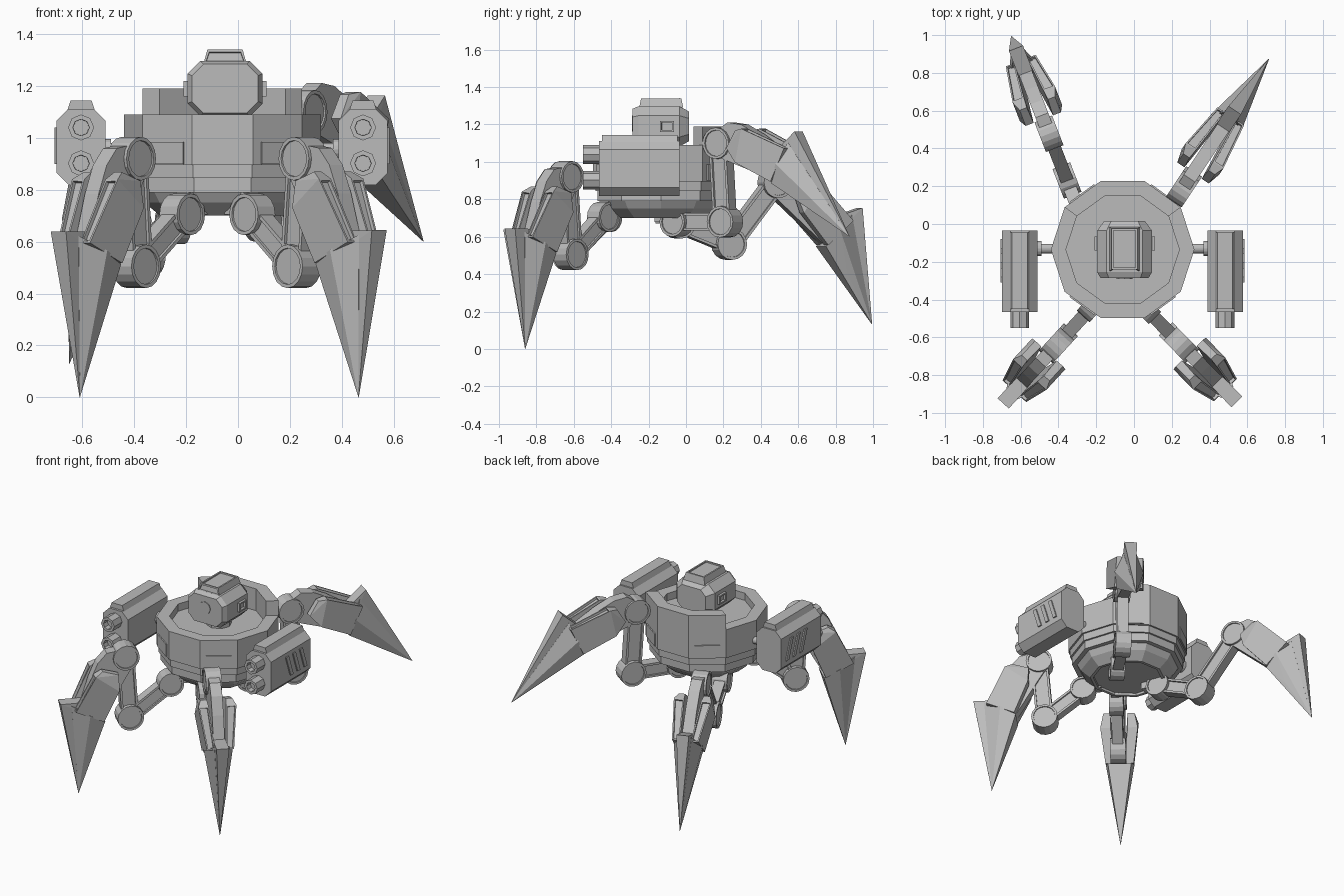
import bpy, bmesh, math
from mathutils import Vector, Matrix

if "Cube" in bpy.data.objects:
    bpy.data.objects.remove(bpy.data.objects["Cube"])

grey = bpy.data.materials.new("plain grey metal")
grey.use_nodes = True
grey.diffuse_color = (0.5, 0.5, 0.5, 1)
grey.node_tree.nodes["Principled BSDF"].inputs["Base Color"].default_value = (0.5, 0.5, 0.5, 1)

CX, CY = -0.06, -0.135


def finish(name, bm, matrix=Matrix()):
    bmesh.ops.recalc_face_normals(bm, faces=bm.faces)
    mesh = bpy.data.meshes.new(name)
    bm.to_mesh(mesh)
    bm.free()
    mesh.materials.append(grey)
    obj = bpy.data.objects.new(name, mesh)
    obj.matrix_world = matrix
    bpy.context.collection.objects.link(obj)
    return obj


def recess(bm, direction, rim, depth, limit=0.9):
    """Sink the faces that look along a direction, leaving a flat rim."""
    bm.normal_update()
    d = Vector(direction).normalized()
    faces = [f for f in bm.faces if f.normal.dot(d) > limit]
    for f in faces:
        inward = -f.normal.copy()
        for step in (rim, 0.001):
            bmesh.ops.inset_individual(bm, faces=[f], thickness=step)
        bmesh.ops.translate(bm, verts=f.verts, vec=inward * depth)


def hull(points):
    bm = bmesh.new()
    for p in points:
        bm.verts.new(p)
    bmesh.ops.convex_hull(bm, input=bm.verts)
    bmesh.ops.dissolve_limit(bm, angle_limit=0.02, verts=bm.verts, edges=bm.edges)
    bmesh.ops.recalc_face_normals(bm, faces=bm.faces)
    return bm


def box(x, y, z):
    return hull([(i, j, k) for i in x for j in y for k in z])


def rod(r, a, b, sides=16):
    """Cylinder between two points."""
    a, b = Vector(a), Vector(b)
    bm = bmesh.new()
    bmesh.ops.create_cone(bm, cap_ends=True, segments=sides, radius1=r, radius2=r,
                          depth=(b - a).length)
    turn = (b - a).to_track_quat('Z', 'Y').to_matrix().to_4x4()
    bm.transform(Matrix.Translation((a + b) / 2) @ turn)
    bm.normal_update()
    return bm


def ring(r, z, sides=10):
    return [(CX + r * math.cos(2 * math.pi * i / sides),
             CY + r * math.sin(2 * math.pi * i / sides), z) for i in range(sides)]


def octagon(x, y, z, wide, tall, cut, scale=1):
    """Cut-corner rectangle facing along y."""
    return [(x + i * w * scale, y, z + k * h * scale) for i in (-1, 1) for k in (-1, 1)
            for w, h in ((wide, tall - cut), (wide - cut, tall))]


# Body: ten-sided wall, higher at the back, over stepped bands and a bowl
for i in range(10):
    j, top = (i + 1) % 10, 1.19 if i in (1, 2, 3) else 1.09
    pts = [ring(r, z)[k] for r in (0.3, 0.38) for z in (0.895, top) for k in (i, j)]
    finish("wall_segment", hull(pts))
finish("body_floor", hull(ring(0.31, 0.9) + ring(0.31, 1.04)))
finish("upper_band", hull(ring(0.368, 0.845) + ring(0.368, 0.897)))
finish("lower_band", hull(ring(0.355, 0.79) + ring(0.355, 0.846)))
bowl = hull(ring(0.325, 0.792) + ring(0.3, 0.75) + ring(0.24, 0.7))
recess(bowl, (0, 0, -1), 0.02, 0.015)
finish("belly_bowl", bowl)

# Access plates on the wall
for angle in (-54, -126, 54, 126):
    plate = box((0.36, 0.369), (-0.08, 0.08), (0.9, 0.985))
    finish("wall_plate", plate, Matrix.Translation((CX, CY, 0)) @ Matrix.Rotation(math.radians(angle), 4, 'Z'))

# Head with eye, cap and ear boxes
HX, HZ = -0.05, 1.19
finish("neck", rod(0.08, (HX, CY, 1.03), (HX, CY, 1.1), 8))
finish("head", hull([p for y, scale in ((-0.285, 0.88), (-0.255, 1), (-0.035, 1), (0.015, 0.75))
                     for p in octagon(HX, y, HZ, 0.145, 0.107, 0.05, scale)]))
eye = rod(0.042, (HX, -0.27, 1.205), (HX, -0.29, 1.205), 8)
finish("eye", eye)
cap = hull([(HX + s * w, y, z) for s in (-1, 1)
            for w, z, y in ((0.082, 1.29, -0.25), (0.082, 1.29, -0.015),
                            (0.068, 1.34, -0.24), (0.068, 1.34, -0.025))])
recess(cap, (0, 0, 1), 0.014, 0.008)
recess(cap, (0, -1, 0.2), 0.012, 0.01)
finish("head_cap", cap)
for s in (-1, 1):
    ear = box((HX + s * 0.13, HX + s * 0.16), (-0.14, -0.065), (1.16, 1.22))
    recess(ear, (s, 0, 0), 0.014, 0.015)
    finish("ear_box", ear)

# Weapon pods on side arms
for side, px in (("right", -0.605), ("left", 0.482)):
    s = 1 if px > 0 else -1
    pod = hull([p for y in (-0.465, -0.035) for p in octagon(px, y, 0.965, 0.094, 0.146, 0.045)])
    finish(side + "_pod", pod)
    finish(side + "_pod_ridge", hull([(px + i * w, y, z) for i in (-1, 1)
           for w, z in ((0.055, 1.1), (0.04, 1.145)) for y in (-0.45, -0.045)]))
    for z in (1.04, 0.902):
        barrel = rod(0.05, (px, -0.44, z), (px, -0.55, z), 8)
        recess(barrel, (0, -1, 0), 0.018, 0.04)
        finish(side + "_barrel", barrel)
    for y in (-0.27, -0.195, -0.12):
        finish(side + "_pod_vent", hull([(px + s * x, y + dy + lean, z) for x in (0.09, 0.102)
               for dy in (-0.015, 0.015) for lean, z in ((-0.025, 1.04), (0.025, 0.9))]))
    inner = px - s * 0.09
    finish(side + "_pod_arm", rod(0.025, (inner, -0.13, 0.955), (CX + s * 0.34, -0.13, 0.955)))
    finish(side + "_pod_collar", rod(0.04, (inner, -0.13, 0.955), (inner - s * 0.025, -0.13, 0.955)))


def leg(name, hip, tip, elbow, knee):
    """Leg in a vertical plane; elbow and knee are (outward, height)."""
    out = Vector((tip[0] - hip[0], tip[1] - hip[1], 0))
    reach = out.length
    frame = Matrix.Translation((hip[0], hip[1], 0)) @ Matrix.Rotation(math.atan2(out.y, out.x), 4, 'Z')
    H, E, K, T = [Vector((u, 0, z)) for u, z in ((0, hip[2]), elbow, knee, (reach, tip[2]))]

    # Round joints with sunken caps
    for part, p, r, w in (("hip", H, 0.08, 0.046), ("elbow", E, 0.084, 0.05), ("knee", K, 0.084, 0.05)):
        joint = rod(r, p - Vector((0, w, 0)), p + Vector((0, w, 0)))
        for s in (-1, 1):
            recess(joint, (0, s, 0), 0.014, 0.007)
        finish(name + "_" + part + "_joint", joint, frame)
    finish(name + "_hip_mount", box((-0.12, 0), (-0.032, 0.032), (hip[2], hip[2] + 0.1)), frame)

    # Straight links between the joints
    for part, a, b, half in (("thigh", H, E, 0.048), ("upper_link", E, K, 0.054)):
        d = (b - a).normalized()
        n = Vector((-d.z, 0, d.x))
        link = hull([p + n * k * half + Vector((0, w, 0)) for p in (a, b)
                     for k in (-1, 1) for w in (-0.035, 0.035)])
        for s in (-1, 1):
            recess(link, (0, s, 0), 0.02, 0.012)
        finish(name + "_" + part, link, frame)

    # Shin frame: along = knee to tip, over = outward from it
    axis = (T - K).normalized()
    over = Vector((-axis.z, 0, axis.x))
    length = (T - K).length

    def at(a, b, w):
        return K + axis * a + over * b + Vector((0, w, 0))

    arm = [(-0.03, 0.07), (0, 0.13), (0.08, 0.165), (0.2, 0.175), (0.42, 0.17),
           (0.42, 0.02), (0.1, -0.05), (0, -0.07)]
    finish(name + "_shin", hull([at(a, b, w) for a, b in arm for w in (-0.036, 0.036)]), frame)
    for s in (-1, 1):
        fin = hull([at(a, b, s * w) for a, b, w1, w2 in
                    ((0.1, 0.03, 0.055, 0.1), (0.1, 0.14, 0.06, 0.1), (0.14, 0.175, 0.055, 0.12),
                     (0.41, 0.215, 0.035, 0.085), (0.43, 0.02, 0.03, 0.09), (0.2, 0.0, 0.055, 0.12))
                    for w in (w1, w2)])
        recess(fin, over, 0.012, 0.015, 0.8)
        finish(name + "_shin_fin", fin, frame)

    # Blade: narrow spine plate over two flared wings
    tip_point = (length, 0, 0.001)
    finish(name + "_blade_spine", hull([at(a, b, s * w) for s in (-1, 1) for a, b, w in
           ((0.395, 0.312, 0.04), (0.35, 0.17, 0.04), (0.43, 0.03, 0.04), tip_point)]), frame)
    finish(name + "_blade_wings", hull([at(a, b, s * w) for s in (-1, 1) for a, b, w in
           ((0.39, 0.24, 0.042), (0.41, 0.12, 0.093), (0.43, 0.01, 0.075), (0.62, 0.03, 0.052),
            tip_point)]), frame)


leg("front_right_leg", (-0.215, -0.43, 0.705), (-0.61, -0.86, 0.0), (0.26, 0.505), (0.288, 0.92))
leg("front_left_leg", (0.055, -0.44, 0.705), (0.465, -0.86, 0.0), (0.245, 0.505), (0.28, 0.92))
leg("back_right_leg", (-0.25, -0.04, 0.67), (-0.65, 0.995, 0.13), (0.29, 0.56), (0.555, 0.89))
leg("back_left_leg", (0.1, -0.05, 0.68), (0.715, 0.875, 0.6), (0.31, 0.68), (0.283, 1.1))
